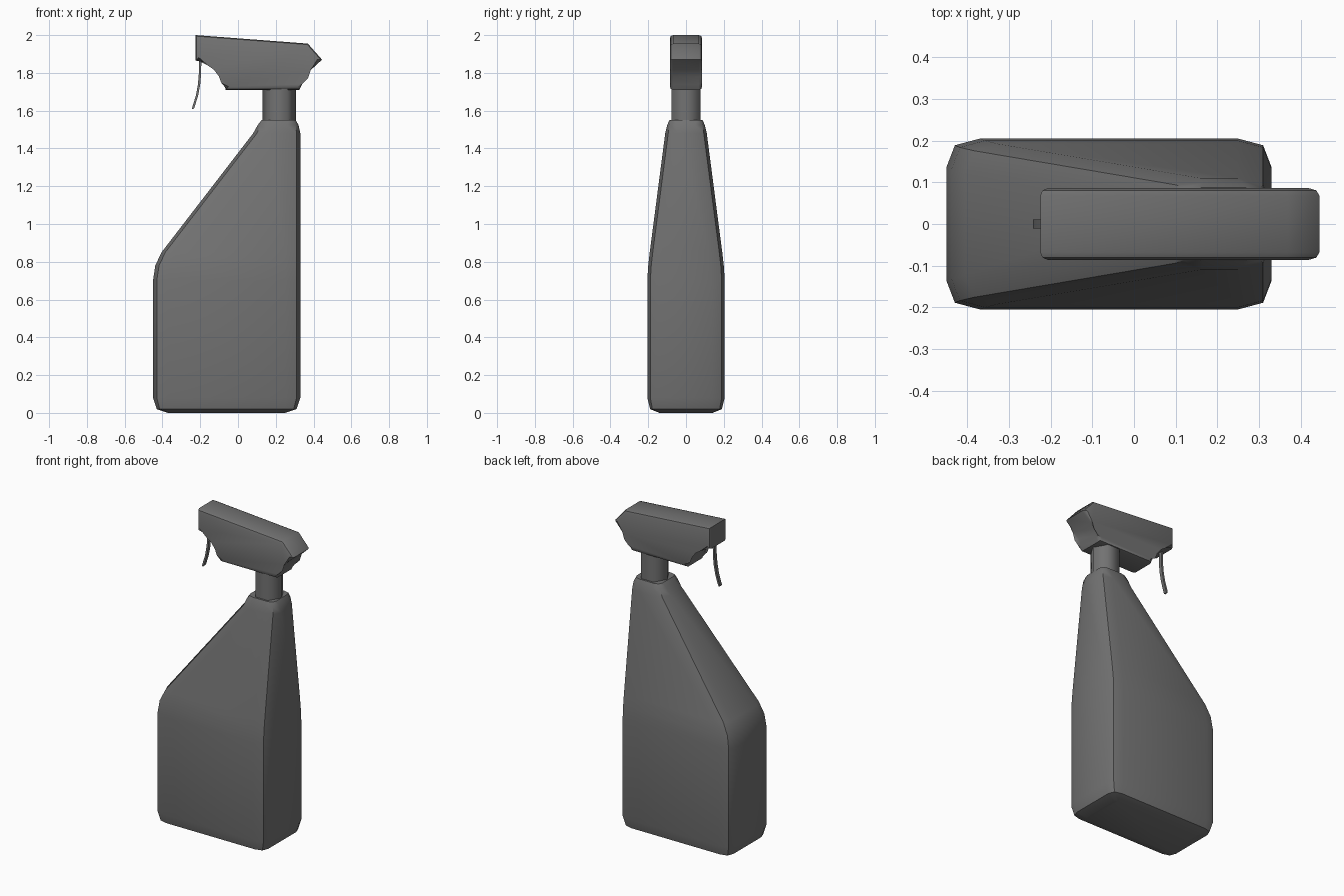
import bpy, bmesh, math

default_cube = bpy.data.objects.get("Cube")
if default_cube:
    bpy.data.objects.remove(default_cube, do_unlink=True)

grey = bpy.data.materials.new("plain grey")
grey.use_nodes = True
colour = (0.17, 0.17, 0.17, 1)
grey.diffuse_color = colour
grey.node_tree.nodes["Principled BSDF"].inputs["Base Color"].default_value = colour


def finish(bm, name, angle):
    """Turn a bmesh into a smooth shaded object."""
    bmesh.ops.recalc_face_normals(bm, faces=bm.faces)
    mesh = bpy.data.meshes.new(name)
    bm.to_mesh(mesh)
    bm.free()
    mesh.materials.append(grey)
    obj = bpy.data.objects.new(name, mesh)
    bpy.context.collection.objects.link(obj)
    bpy.ops.object.select_all(action='DESELECT')
    obj.select_set(True)
    bpy.context.view_layer.objects.active = obj
    bpy.ops.object.shade_smooth_by_angle(angle=math.radians(angle))
    return obj


def loft(rings):
    """Bridge a stack of closed rings and cap both ends."""
    bm = bmesh.new()
    loops = [[bm.verts.new(p) for p in ring] for ring in rings]
    for a, b in zip(loops, loops[1:]):
        for i in range(len(a)):
            j = (i + 1) % len(a)
            bm.faces.new((a[i], a[j], b[j], b[i]))
    bm.faces.new(loops[0])
    bm.faces.new(loops[-1])
    return bm


def soft_rectangle(z, left, right, half, corner):
    """Horizontal rectangle with two-segment corners."""
    cut = [(0, 0.85), (0.25, 0.2), (1, 0)]
    quarter = [(a * corner, half - b * corner) for a, b in cut]
    back = [(left + a, y) for a, y in quarter] + [(right - a, y) for a, y in quarter[::-1]]
    return [(x, y, z) for x, y in back] + [(x, -y, z) for x, y in back[::-1]]


# Bottle: height, left end, right end, half depth, corner size
sections = [
    (0, -0.37, 0.25, 0.14, 0.02),
    (0.02, -0.43, 0.31, 0.19, 0.06),
    (0.08, -0.45, 0.33, 0.205, 0.08),
    (0.70, -0.45, 0.33, 0.205, 0.08),
    (0.78, -0.438, 0.33, 0.2, 0.08),
    (0.85, -0.405, 0.33, 0.192, 0.08),
    (1.48, 0.08, 0.33, 0.11, 0.08),
    (1.525, 0.105, 0.32, 0.099, 0.06),
    (1.55, 0.125, 0.305, 0.088, 0.04),
]
finish(loft([soft_rectangle(*s) for s in sections]), "bottle", 50)

# Six-sided neck
neck_rings = [[(0.218 + 0.088 * math.cos(i * math.pi / 3),
                0.088 * math.sin(i * math.pi / 3), z) for i in range(6)]
              for z in (1.54, 1.72)]
finish(loft(neck_rings), "neck", 61)

# Spray head: side profile pushed through the depth, rim softened
profile = [(-0.225, 2), (0.37, 1.955), (0.445, 1.87), (0.385, 1.815),
           (0.355, 1.78), (0.34, 1.74), (0.325, 1.71), (-0.065, 1.71),
           (-0.07, 1.75), (-0.085, 1.79), (-0.115, 1.83), (-0.155, 1.858),
           (-0.225, 1.865)]
head = loft([[(x, y, z) for x, z in profile] for y in (-0.086, 0.086)])
rim = [e for e in head.edges if abs(e.verts[0].co.y - e.verts[1].co.y) < 0.001]
bmesh.ops.bevel(head, geom=rim, offset=0.018, segments=2, profile=0.5,
                affect='EDGES', clamp_overlap=True)
finish(head, "spray_head", 42)

# Curved trigger hanging below the nozzle end
path = [(-0.2, 1.88, 0.006), (-0.201, 1.8, 0.006), (-0.206, 1.74, 0.006),
        (-0.217, 1.68, 0.006), (-0.237, 1.615, 0.006), (-0.239, 1.608, 0.003)]
trigger_rings = [[(x - r, -0.011, z), (x + r, -0.011, z),
                  (x + r, 0.011, z), (x - r, 0.011, z)] for x, z, r in path]
finish(loft(trigger_rings), "trigger", 40)
